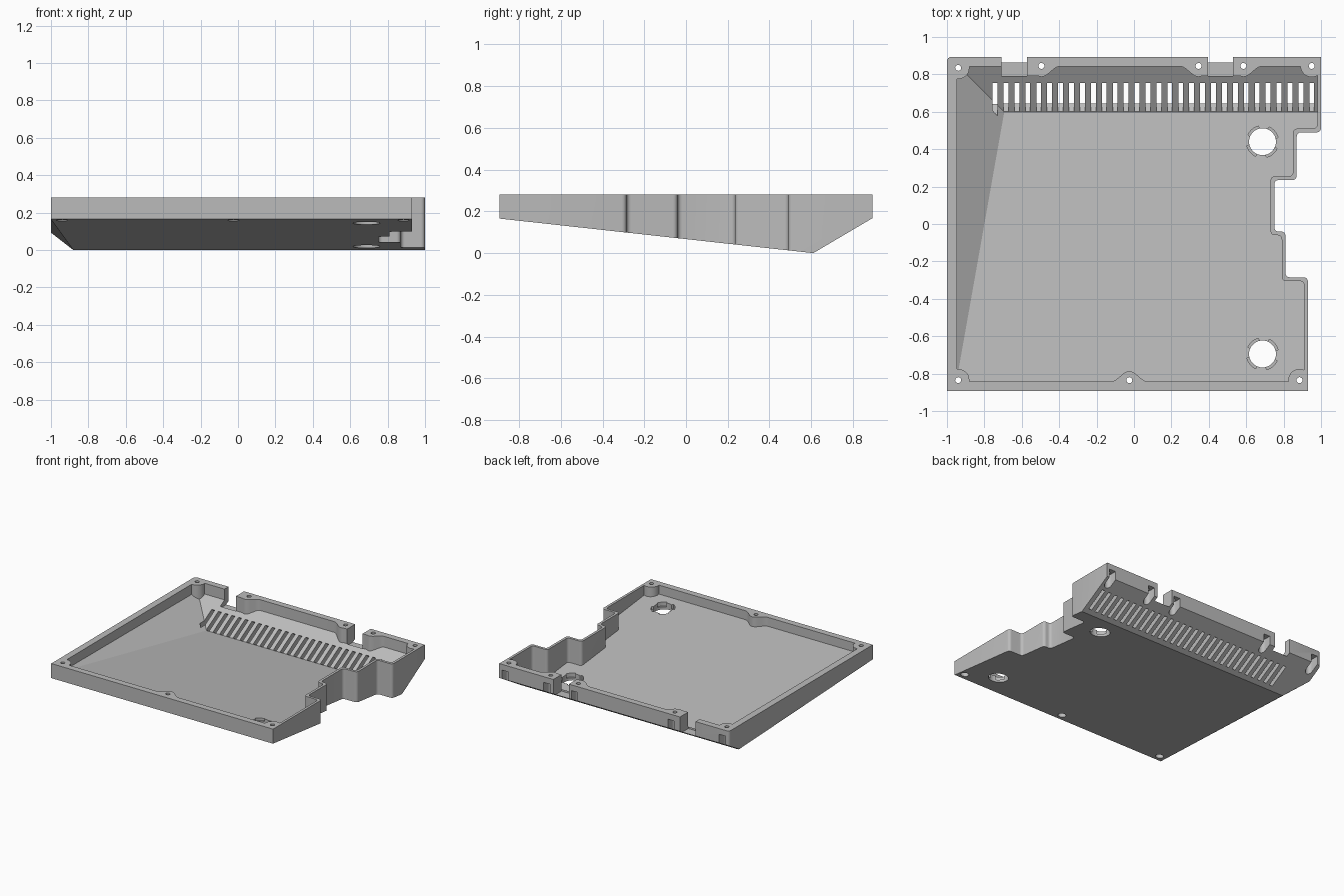
import bpy, bmesh
from math import sin, cos, pi, radians
from mathutils import Vector

cube = bpy.data.objects.get("Cube")
if cube:
    bpy.data.objects.remove(cube)

TOP = 0.28
WALL = 0.05


def prism(bm, pts, z0, z1):
    """Extrude a plan polygon between two heights."""
    low = [bm.verts.new((x, y, z0)) for x, y in pts]
    high = [bm.verts.new((x, y, z1)) for x, y in pts]
    n = len(pts)
    bm.faces.new(low[::-1])
    bm.faces.new(high)
    for i in range(n):
        j = (i + 1) % n
        bm.faces.new((low[i], low[j], high[j], high[i]))


def rect(x0, x1, y0, y1):
    return [(x0, y0), (x1, y0), (x1, y1), (x0, y1)]


def arc(c, r, a0, a1, n):
    return [(c[0] + r * cos(a0 + (a1 - a0) * i / n),
             c[1] + r * sin(a0 + (a1 - a0) * i / n)) for i in range(n + 1)]


def circle(c, r, n=28):
    return arc(c, r, 0, 2 * pi, n)[:-1]


def finish(bm, name):
    bmesh.ops.recalc_face_normals(bm, faces=bm.faces[:])
    me = bpy.data.meshes.new(name)
    bm.to_mesh(me)
    bm.free()
    ob = bpy.data.objects.new(name, me)
    bpy.context.collection.objects.link(ob)
    return ob


def prisms(name, items):
    bm = bmesh.new()
    for pts, z0, z1 in items:
        prism(bm, pts, z0, z1)
    return finish(bm, name)


def cut(target, cutter):
    """Subtract the cutter and throw it away."""
    mod = target.modifiers.new("cut", 'BOOLEAN')
    mod.operation = 'DIFFERENCE'
    mod.solver = 'EXACT'
    mod.object = cutter
    bpy.context.view_layer.objects.active = target
    bpy.ops.object.modifier_apply(modifier=mod.name)
    bpy.data.objects.remove(cutter)


def body(name, pts, top, planes, rounded):
    """Plan outline with filleted corners, trimmed from below by planes."""
    bm = bmesh.new()
    prism(bm, pts, -0.4, top)
    edges = [e for e in bm.edges
             if abs(e.verts[0].co.z - e.verts[1].co.z) > 0.1 and rounded(e.verts[0].co)]
    bmesh.ops.bevel(bm, geom=edges, offset=0.022, segments=4, profile=0.5, affect='EDGES')
    for a, b, c in planes:
        a, b, c = Vector(a), Vector(b), Vector(c)
        n = (b - a).cross(c - a).normalized()
        if n.z > 0:
            n = -n
        res = bmesh.ops.bisect_plane(bm, geom=bm.verts[:] + bm.edges[:] + bm.faces[:],
                                     plane_co=a, plane_no=n, clear_outer=True)
        rim = [e for e in res['geom_cut'] if isinstance(e, bmesh.types.BMEdge)]
        bmesh.ops.edgeloop_fill(bm, edges=rim)
    return finish(bm, name)


def outline(left, end, step):
    """Tray plan: straight left, front and back, stepped right side."""
    s = step
    return [(left, -end), (0.93 - s, -end), (0.93 - s, -0.285 - s), (0.81 - s, -0.285 - s),
            (0.81 - s, -0.04 - s), (0.75 - s, -0.04 - s), (0.75 - s, 0.235 + s),
            (0.87 - s, 0.235 + s), (0.87 - s, 0.49 + s), (1 - s, 0.49 + s),
            (1 - s, end), (left, end)]


def floor_z(y):
    return 0.11 * (0.61 - y) if y < 0.61 else 0.59 * (y - 0.61)


def slope(y0, y1, lift):
    return [(x, y, floor_z(y) + lift) for x, y in ((0, y0), (1, y0), (0, y1))]


# Outer shell
tray = body("tray_shell", outline(-1, 0.893, 0), TOP,
            [slope(-0.89, 0.61, 0), slope(0.61, 0.89, 0),
             [(-1, -0.89, 0.165), (-1, 0.61, 0.1), (-0.88, 0.61, 0)]],
            lambda v: abs(v.y) < 0.6 or (v.x < 0 and v.y > 0))

# Inner cavity
cavity = body("cavity", outline(-0.947, 0.843, 0.02), 0.5,
              [slope(-0.89, 0.61, WALL), slope(0.61, 0.89, WALL * 1.16),
               [(-0.95, -0.82, 0.21), (-0.70, 0.59, 0.055), (-0.93, 0.83, 0.19)]],
              lambda v: True)

# Screw bosses are left standing in the cavity
back = [(x, 0.845) for x in (-0.495, 0.345, 0.585, 0.95)]
back.insert(0, (-0.94, 0.835))
front = [(x, -0.835) for x in (-0.94, -0.025, 0.885)]
screws = back + front


def bell(c, side):
    pts = [(c[0] + 0.1 * t / 10, side * (0.843 - 0.028 * (1 + cos(pi * t / 10))))
           for t in range(-10, 11)]
    return pts + [(c[0] + 0.1, side * 0.95), (c[0] - 0.1, side * 0.95)]


corners = [back[0], back[4], front[0], front[2]]
cut(cavity, prisms("corner_bosses", [(circle(c, 0.06), -0.5, 0.6) for c in corners]))
mids = [(back[1], 1), (back[2], 1), (back[3], 1), (front[1], -1)]
for c, side in mids:
    cut(cavity, prisms("wall_boss", [(bell(c, side), -0.5, 0.6)]))
flanks = [(-0.58, -0.495), (0.345, 0.405), (0.52, 0.585)]
cut(cavity, prisms("notch_flanks", [(rect(a, b, 0.792, 0.95), -0.5, 0.6) for a, b in flanks]))
cut(tray, cavity)

# Screw holes with pockets below; the back pockets open to the rear
cut(tray, prisms("screw_holes", [(circle(c, 0.016, 16), -0.5, 0.6) for c in screws]))
pockets = [(circle(c, 0.03, 20), -0.5, 0.235) for c in front]
for c in back:
    u = arc(c, 0.028, pi, 2 * pi, 10) + [(c[0] + 0.028, 1), (c[0] - 0.028, 1)]
    pockets.append((u, -0.5, 0.235))
cut(tray, prisms("screw_pockets", pockets))

# Cable notches in the back wall
cut(tray, prisms("cable_notches", [(rect(a, b, 0.79, 1), 0.15, 0.6)
                                   for a, b in ((-0.708, -0.573), (0.395, 0.53))]))

# Round floor openings with four recessed bayonet slots
for c in ((0.687, 0.44), (0.687, -0.695)):
    gear = []
    for k in range(4):
        a = k * pi / 2 + radians(15)
        gear += arc(c, 0.086, a, a + radians(50), 8)
        gear += arc(c, 0.069, a + radians(52), a + radians(88), 5)
    cut(tray, prisms("opening", [(circle(c, 0.072, 36), -0.5, 0.6)]))
    cut(tray, prisms("bayonet", [(gear, floor_z(c[1]) + 0.025, 0.6)]))

# Row of slanted vent slots along the back slope
bm = bmesh.new()
for i in range(30):
    x = -0.743 + i * 0.0584
    y0 = 0.565 if i == 0 else 0.582
    side = [(y0, 0.066), (0.658, 0.01), (0.81, 0.1), (0.735, 0.155)]
    rows = [[bm.verts.new((x + d, y, z)) for y, z in side] for d in (-0.013, 0.013)]
    bm.faces.new(rows[0])
    bm.faces.new(rows[1][::-1])
    for k in range(4):
        m = (k + 1) % 4
        bm.faces.new((rows[0][k], rows[1][k], rows[1][m], rows[0][m]))
cut(tray, finish(bm, "vent_slots"))

# Single grey plastic
mat = bpy.data.materials.new("grey_plastic")
mat.use_nodes = True
grey = (0.5, 0.5, 0.5, 1)
mat.diffuse_color = grey
mat.node_tree.nodes["Principled BSDF"].inputs["Base Color"].default_value = grey
tray.data.materials.clear()
tray.data.materials.append(mat)

bpy.ops.object.select_all(action='DESELECT')
tray.select_set(True)
bpy.context.view_layer.objects.active = tray
bpy.ops.object.shade_smooth_by_angle(angle=radians(30))
